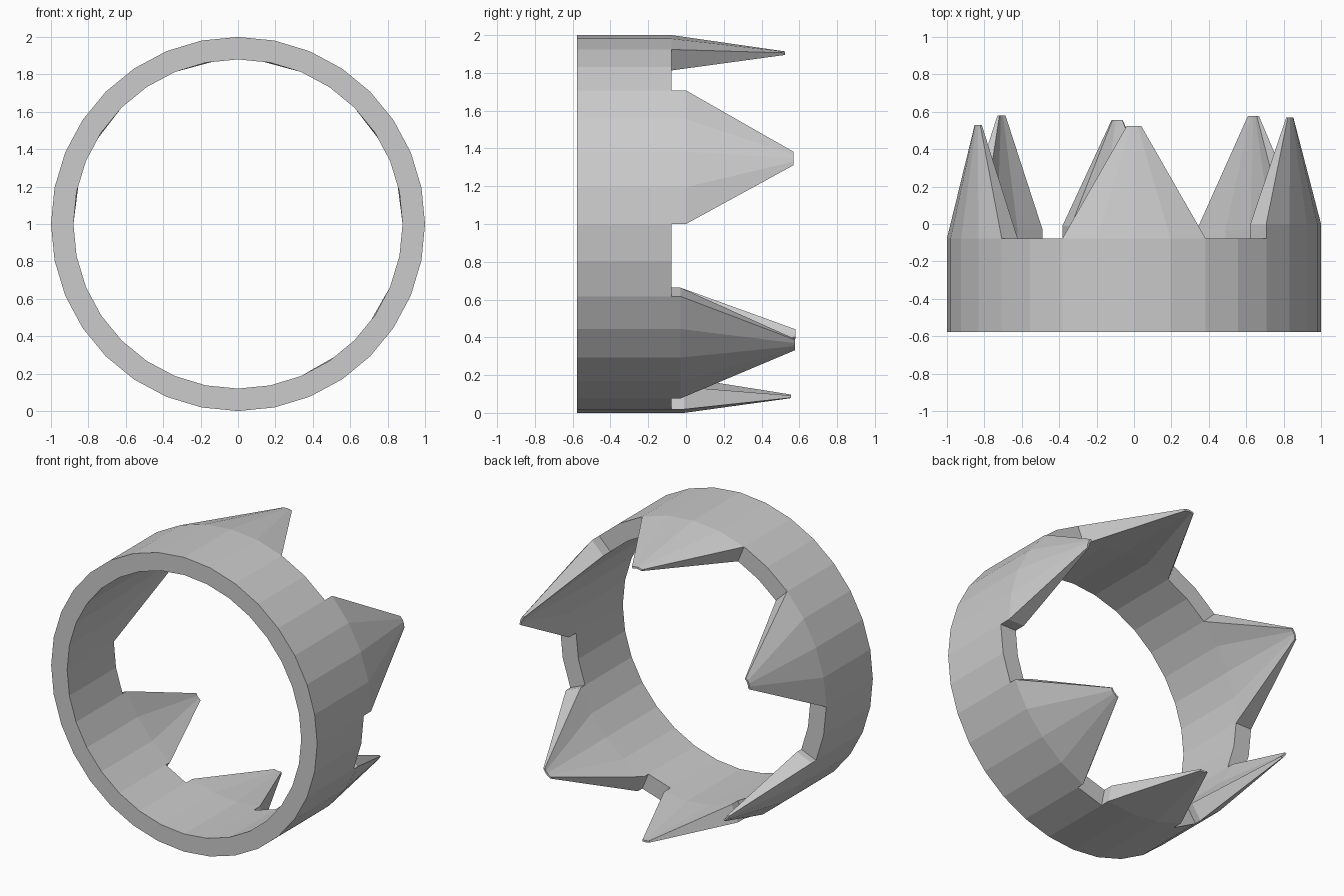
import bpy, bmesh
from math import cos, sin, pi
from mathutils import Vector

if "Cube" in bpy.data.objects:
    bpy.data.objects.remove(bpy.data.objects["Cube"])

SIDES, R_OUT, R_IN = 32, 1.0, 0.88
FRONT, BACK = -0.578, -0.077
TIP_SCALE = 0.1

bm = bmesh.new()


def loop(r, y):
    return [bm.verts.new((r * cos(2 * pi * i / SIDES), y, 1 + r * sin(2 * pi * i / SIDES)))
            for i in range(SIDES)]


# Band: four loops joined into a closed square-section ring
loops = [loop(R_OUT, FRONT), loop(R_OUT, BACK), loop(R_IN, BACK), loop(R_IN, FRONT)]
back_faces = []
for k in range(4):
    a, b = loops[k], loops[(k + 1) % 4]
    for i in range(SIDES):
        j = (i + 1) % SIDES
        f = bm.faces.new((a[i], a[j], b[j], b[i]))
        if k == 1:
            back_faces.append(f)
bmesh.ops.recalc_face_normals(bm, faces=bm.faces)


def extrude(faces, y, scale=1.0):
    geom = bmesh.ops.extrude_face_region(bm, geom=faces)["geom"]
    verts = [g for g in geom if isinstance(g, bmesh.types.BMVert)]
    mid = sum((v.co for v in verts), Vector()) / len(verts)
    for v in verts:
        v.co = mid + (v.co - mid) * scale
        v.co.y = y
    bmesh.ops.delete(bm, geom=[f for f in faces if f.is_valid], context='FACES_ONLY')
    return [g for g in geom if isinstance(g, bmesh.types.BMFace)]


# Teeth: first segment, segment count, straight step height, tip height
for start, count, step, tip in ((0, 4, 0.0, 0.57), (6, 4, None, 0.525), (12, 4, None, 0.53),
                                (18, 3, -0.03, 0.58), (22, 3, -0.01, 0.557), (26, 4, -0.03, 0.578)):
    faces = back_faces[start:start + count]
    if step is not None:
        faces = extrude(faces, step)
    extrude(faces, tip, TIP_SCALE)

bmesh.ops.recalc_face_normals(bm, faces=bm.faces)
mesh = bpy.data.meshes.new("toothed_ring")
bm.to_mesh(mesh)
bm.free()
bpy.context.collection.objects.link(bpy.data.objects.new("toothed_ring", mesh))
